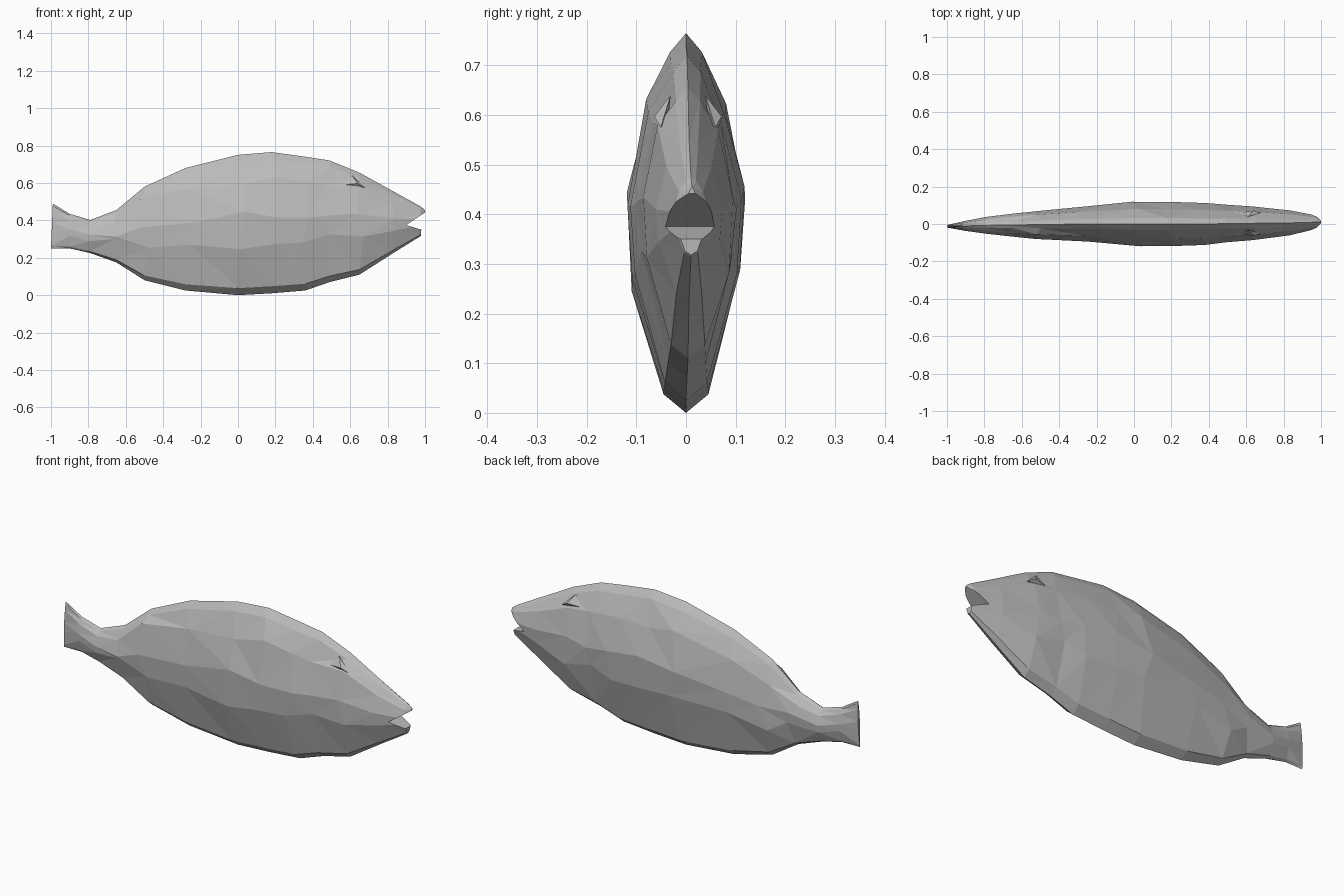
import bpy, bmesh, random

random.seed(4)
cube = bpy.data.objects.get("Cube")
if cube:
    bpy.data.objects.remove(cube, do_unlink=True)

grey = bpy.data.materials.new("fish grey")
grey.use_nodes = True
colour = (0.5, 0.5, 0.5, 1)
grey.diffuse_color = colour
grey.node_tree.nodes["Principled BSDF"].inputs["Base Color"].default_value = colour


def make_object(name, bm):
    bmesh.ops.recalc_face_normals(bm, faces=bm.faces)
    mesh = bpy.data.meshes.new(name)
    bm.to_mesh(mesh)
    bm.free()
    mesh.materials.append(grey)
    obj = bpy.data.objects.new(name, mesh)
    bpy.context.collection.objects.link(obj)
    return obj


# Body and tail: x, bottom, top, half width, centre y
stations = [
    (-0.99, 0.25, 0.49, 0.008, -0.012), (-0.90, 0.25, 0.435, 0.027, -0.01),
    (-0.79, 0.225, 0.402, 0.045, -0.007), (-0.65, 0.175, 0.455, 0.062, -0.005),
    (-0.50, 0.08, 0.58, 0.077, -0.003), (-0.28, 0.025, 0.68, 0.094, 0),
    (0.0, 0.0, 0.75, 0.119, 0), (0.18, 0.01, 0.765, 0.118, 0),
    (0.36, 0.025, 0.74, 0.112, 0), (0.49, 0.07, 0.72, 0.10, 0.002),
    (0.65, 0.11, 0.655, 0.09, 0.004), (0.83, 0.225, 0.555, 0.067, 0.006),
    (0.975, 0.315, 0.475, 0.036, 0.01), (1.0, 0.34, 0.455, 0.014, 0.012),
]
# Cross-section: height fraction, width fraction
section = [(0.05, 0.38), (0.36, 0.92), (0.56, 1), (0.82, 0.68), (0.95, 0.27)]
outline = ([(0, 0)] + [(h, w) for h, w in section] + [(1, 0)]
           + [(h, -w) for h, w in reversed(section)])

bm = bmesh.new()
rings = []
for i, (x, low, high, width, mid) in enumerate(stations):
    ring = []
    for h, w in outline:
        wobble = 0.018 if 2 < i < 11 and 0.3 < h < 0.9 else 0
        ring.append(bm.verts.new((
            x + random.uniform(-2, 2) * wobble - (0.01 * (1 - h) if i == 0 else 0),
            mid + w * width,
            low + h * (high - low) + random.uniform(-1.5, 1.5) * wobble)))
    rings.append(ring)
n = len(outline)
for a, b in zip(rings, rings[1:]):
    for k in range(n):
        bm.faces.new((a[k], a[(k + 1) % n], b[(k + 1) % n], b[k]))
bm.faces.new(rings[0])
bm.faces.new(rings[-1])
bmesh.ops.triangulate(bm, faces=bm.faces)
body = make_object("fish_body", bm)

# Open mouth: wedge cut between the jaws
bm = bmesh.new()
wedge = [(0.90, 0.375), (1.0, 0.442), (1.1, 0.442), (1.1, 0.25), (0.974, 0.25), (0.98, 0.35)]
sides = [[bm.verts.new((x, y, z)) for x, z in wedge] for y in (-0.2, 0.2)]
for side in sides:
    bm.faces.new(side)
for k in range(len(wedge)):
    j = (k + 1) % len(wedge)
    bm.faces.new((sides[0][k], sides[0][j], sides[1][j], sides[1][k]))
cutter = make_object("mouth_cutter", bm)
cut = body.modifiers.new("mouth", "BOOLEAN")
cut.operation = "DIFFERENCE"
cut.solver = "EXACT"
cut.object = cutter
bpy.context.view_layer.objects.active = body
body.select_set(True)
bpy.ops.object.modifier_apply(modifier="mouth")
bpy.data.objects.remove(cutter, do_unlink=True)

# Brow ledge over each eye
for name, s in (("left_brow", 1), ("right_brow", -1)):
    bm = bmesh.new()
    for x, y, z in [(0.56, 0.055, 0.59), (0.64, 0.068, 0.597), (0.68, 0.055, 0.575),
                    (0.61, 0.035, 0.64), (0.62, 0.04, 0.585)]:
        bm.verts.new((x, s * y + 0.004, z))
    bmesh.ops.convex_hull(bm, input=bm.verts)
    make_object(name, bm)
